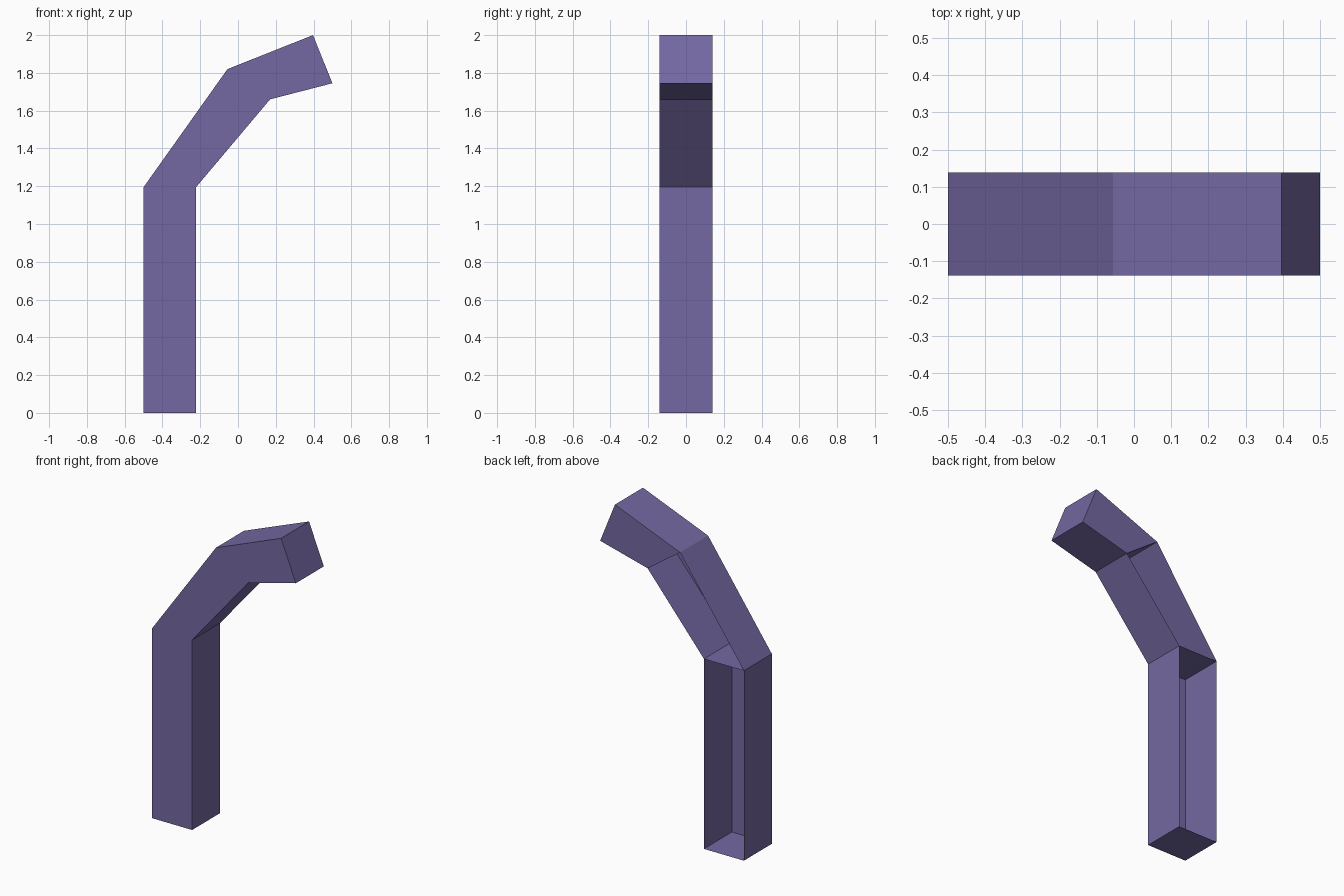
import bpy, bmesh

if "Cube" in bpy.data.objects:
    bpy.data.objects.remove(bpy.data.objects["Cube"])

HALF = 0.139  # half depth in y

# One material for the whole post
mat = bpy.data.materials.new("dusty violet")
mat.diffuse_color = (0.175, 0.138, 0.36, 1)
mat.use_nodes = True
mat.node_tree.nodes["Principled BSDF"].inputs["Base Color"].default_value = mat.diffuse_color

# Outer and inner corner of each cross-section in x, z, from foot to tip
rings = [((-0.5, 0), (-0.222, 0)),
         ((-0.5, 1.195), (-0.222, 1.195)),
         ((-0.056, 1.82), (0.17, 1.66)),
         ((0.397, 2.0), (0.5, 1.745))]

bm = bmesh.new()
loops = [[bm.verts.new((x, y, z)) for (x, z), y in
          ((a, -HALF), (b, -HALF), (b, HALF), (a, HALF))] for a, b in rings]

# Foot cap, the two inner dividers and the tip cap
for i, l in enumerate(loops):
    bm.faces.new(l[::-1] if i == 0 else l)

# Walls: front, inner, back, outer; the back is open on the lower two segments
for seg in range(3):
    lo, hi = loops[seg], loops[seg + 1]
    for k in range(4):
        if k == 2 and seg < 2:
            continue
        n = (k + 1) % 4
        bm.faces.new((lo[k], lo[n], hi[n], hi[k]))

mesh = bpy.data.meshes.new("bent_post")
bm.to_mesh(mesh)
bm.free()
mesh.materials.append(mat)
post = bpy.data.objects.new("bent_post", mesh)
bpy.context.collection.objects.link(post)
